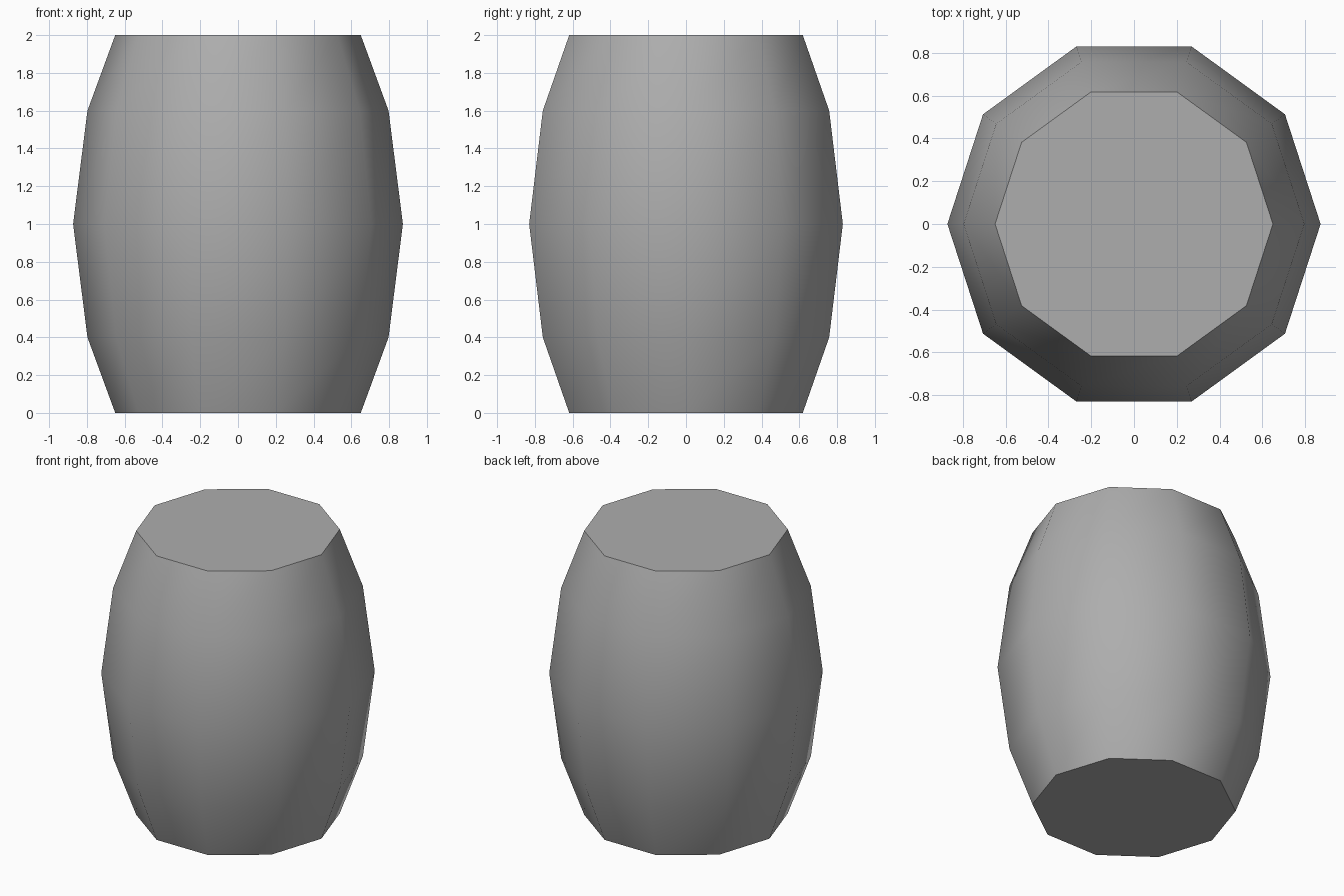
import bpy
import bmesh
import math

SIDES = 10
# Barrel profile: (radius, height) from bottom to top
PROFILE = [(0.65, 0), (0.797, 0.4), (0.873, 1), (0.797, 1.6), (0.65, 2)]

cube = bpy.data.objects.get("Cube")
if cube:
    bpy.data.objects.remove(cube, do_unlink=True)

# Plain grey material
grey = bpy.data.materials.new("mid_grey")
grey.use_nodes = True
color = (0.42, 0.42, 0.42, 1)
grey.diffuse_color = color
for node in grey.node_tree.nodes:
    if node.type == "BSDF_PRINCIPLED":
        node.inputs["Base Color"].default_value = color

# Ten-sided bulging barrel
bm = bmesh.new()
rings = []
for radius, height in PROFILE:
    angles = [math.tau * i / SIDES for i in range(SIDES)]
    rings.append([bm.verts.new((radius * math.cos(a), radius * math.sin(a), height)) for a in angles])

for low, high in zip(rings, rings[1:]):
    for i in range(SIDES):
        j = (i + 1) % SIDES
        bm.faces.new((low[i], low[j], high[j], high[i]))

# Flat end caps
bm.faces.new(rings[0][::-1])
bm.faces.new(rings[-1])
bmesh.ops.recalc_face_normals(bm, faces=bm.faces)

mesh = bpy.data.meshes.new("barrel")
bm.to_mesh(mesh)
bm.free()
mesh.materials.append(grey)
barrel = bpy.data.objects.new("barrel", mesh)
bpy.context.collection.objects.link(barrel)

# Smooth sides with crisp rims
bpy.ops.object.select_all(action="DESELECT")
barrel.select_set(True)
bpy.context.view_layer.objects.active = barrel
bpy.ops.object.shade_smooth_by_angle(angle=math.radians(45))
